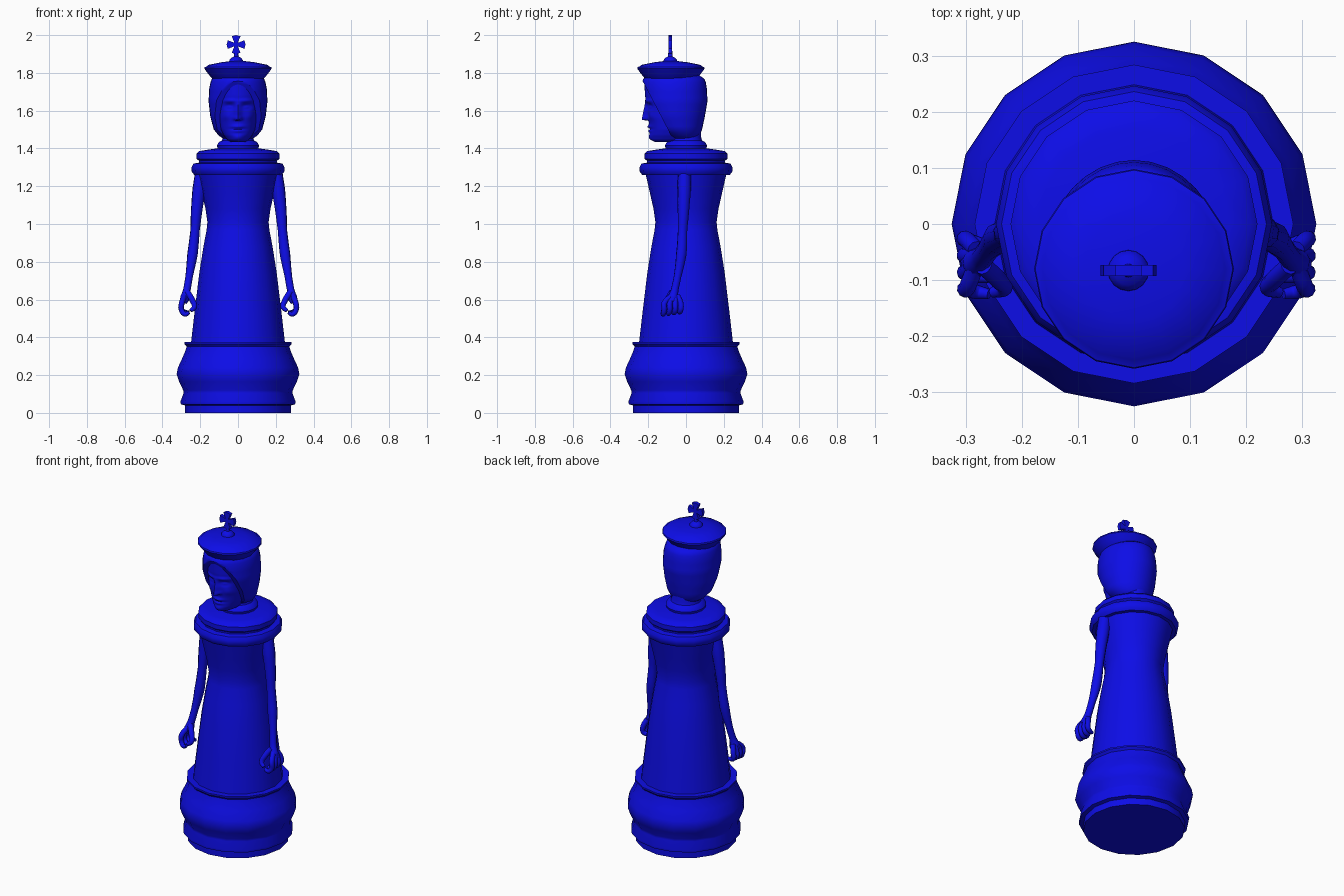
import bpy, bmesh, math
from mathutils import Vector

cube = bpy.data.objects.get("Cube")
if cube:
    bpy.data.objects.remove(cube)

blue = bpy.data.materials.new("royal blue")
blue.use_nodes = True
COLOR = (0.004, 0.004, 0.8, 1)
blue.diffuse_color = COLOR
blue.node_tree.nodes["Principled BSDF"].inputs["Base Color"].default_value = COLOR


def finish(obj, angle=40):
    obj.data.materials.clear()
    obj.data.materials.append(blue)
    bpy.ops.object.select_all(action='DESELECT')
    obj.select_set(True)
    bpy.context.view_layer.objects.active = obj
    bpy.ops.object.shade_smooth_by_angle(angle=math.radians(angle))
    return obj


def from_bmesh(name, bm, angle=40):
    bmesh.ops.recalc_face_normals(bm, faces=bm.faces)
    mesh = bpy.data.meshes.new(name)
    bm.to_mesh(mesh)
    bm.free()
    obj = bpy.data.objects.new(name, mesh)
    bpy.context.collection.objects.link(obj)
    return finish(obj, angle)


def skin(bm, rings):
    """Bridge closed rings of points and cap both ends."""
    loops = [[bm.verts.new(p) for p in ring] for ring in rings]
    n = len(loops[0])
    for a, b in zip(loops, loops[1:]):
        for i in range(n):
            j = (i + 1) % n
            bm.faces.new((a[i], a[j], b[j], b[i]))
    bm.faces.new(loops[0])
    bm.faces.new(loops[-1])


def ellipse(cx, cy, z, rx, ry, n=16):
    steps = [2 * math.pi * i / n for i in range(n)]
    return [(cx + rx * math.sin(t), cy - ry * math.cos(t), z) for t in steps]


def lathe(name, profile, cx=0, cy=0, angle=40, n=16):
    bm = bmesh.new()
    skin(bm, [ellipse(cx, cy, z, r, r, n) for r, z in profile])
    return from_bmesh(name, bm, angle)


def lerp_table(table, z):
    """Smoothly blend table rows by their first column."""
    for a, b in zip(table, table[1:]):
        if z <= b[0]:
            t = max(0, (z - a[0]) / (b[0] - a[0]))
            return [p + (q - p) * t for p, q in zip(a[1:], b[1:])]
    return table[-1][1:]


# Turned body
lathe("base", [(.28, 0), (.28, .04), (.302, .045), (.305, .06), (.288, .105),
               (.29, .12), (.312, .165), (.325, .205), (.318, .24), (.295, .29),
               (.278, .33), (.272, .352), (.284, .365), (.284, .374), (.25, .374)])
lathe("gown", [(.25, .36), (.228, .55), (.205, .74), (.183, .88), (.166, .97),
               (.162, 1.01), (.172, 1.08), (.19, 1.16), (.215, 1.27)])
lathe("collar_ring", [(.2, 1.258), (.232, 1.26), (.245, 1.277), (.246, 1.3),
                      (.236, 1.32), (.2, 1.326)])
lathe("shoulder_disc", [(.205, 1.31), (.207, 1.335), (.22, 1.345), (.22, 1.372),
                        (.207, 1.385), (.17, 1.392), (.1, 1.402)])
lathe("neck", [(.09, 1.39), (.108, 1.4), (.112, 1.415), (.103, 1.432), (.085, 1.442),
               (.08, 1.46), (.08, 1.54)])

# Hood: lofted egg, sliced away diagonally to open around the face
HOOD = [(1.45, -.01, .075, .065), (1.465, -.015, .1, .085), (1.5, -.035, .128, .12),
        (1.57, -.05, .147, .15), (1.65, -.058, .156, .172), (1.72, -.062, .152, .172),
        (1.765, -.064, .142, .166), (1.785, -.066, .12, .14)]
bm = bmesh.new()
skin(bm, [ellipse(0, cy, z, rx, ry, 32)
          for z in [1.45 + .335 * k / 20 for k in range(21)]
          for cy, rx, ry in [lerp_table(HOOD, z)]])
cut = bmesh.ops.bisect_plane(bm, geom=bm.verts[:] + bm.edges[:] + bm.faces[:],
                             plane_co=(0, -.2, 1.7), plane_no=(0, -.88, -.46),
                             clear_outer=True)
rim = [e for e in cut["geom_cut"] if isinstance(e, bmesh.types.BMEdge)]
bmesh.ops.holes_fill(bm, edges=rim)
from_bmesh("hood", bm)

# Face: front profile loft with soft bumps and hollows (x, z, width, height, depth)
FACE = [(1.435, -.165, .04), (1.445, -.185, .058), (1.47, -.192, .076), (1.5, -.19, .09),
        (1.56, -.2, .103), (1.62, -.208, .11), (1.68, -.217, .113), (1.74, -.22, .112)]
BUMPS = [(0, 1.515, .03, .009, -.012), (0, 1.493, .026, .008, -.01),
         (0, 1.504, .035, .004, .006), (0, 1.458, .025, .014, -.008),
         (.045, 1.622, .024, .015, .017), (.045, 1.619, .013, .007, -.011),
         (.045, 1.652, .035, .009, -.008), (.062, 1.57, .022, .02, -.006),
         (.016, 1.562, .008, .01, -.01)]


def relief(x, z):
    depth = sum(d * math.exp(-((abs(x) - bx) / w) ** 2 - ((z - bz) / h) ** 2)
                for bx, bz, w, h, d in BUMPS)
    if 1.55 < z < 1.66:
        depth -= .036 * (1.66 - z) / .11 * math.exp(-(x / .014) ** 2)
    return depth


bm = bmesh.new()
rings = []
for k in range(56):
    z = 1.435 + .305 * k / 55
    front, width = lerp_table(FACE, z)
    ring = []
    for x, y, _ in ellipse(0, -.085, z, width, -.085 - front, 64):
        bulge = relief(x, z) if y < -.085 else 0
        ring.append((x, y + bulge, z))
    rings.append(ring)
skin(bm, rings)
from_bmesh("face", bm, 55)

# Crown: flared hat, knob and flared cross
lathe("hat", [(.13, 1.765), (.142, 1.775), (.158, 1.795), (.178, 1.822), (.176, 1.83),
              (.163, 1.836), (.158, 1.842), (.09, 1.856), (.04, 1.862)], 0, -.08)
lathe("finial_knob", [(.037, 1.855), (.036, 1.868), (.026, 1.88), (.012, 1.887),
                      (.01, 1.92)], -.01, -.083)
bm = bmesh.new()
for i in range(4):
    a = i * math.pi / 2
    out, side = Vector((math.sin(a), 0, math.cos(a))), Vector((math.cos(a), 0, -math.sin(a)))
    outline = [(-.009, 0), (-.01, .012), (-.023, .044), (0, .05), (.023, .044),
               (.01, .012), (.009, 0)]
    skin(bm, [[Vector((-.01, -.083 + d, 1.95)) + side * s + out * u for s, u in outline]
              for d in (-.01, .01)])
from_bmesh("cross", bm, 30)


# Arms and curled hands: tapered tubes (x, y, z, radius)
ARM = [(.195, -.008, 1.29, .034), (.21, -.01, 1.18, .036), (.224, -.014, 1.06, .03),
       (.231, -.018, .97, .025), (.245, -.025, .84, .028), (.263, -.045, .72, .02),
       (.275, -.06, .65, .02), (.284, -.068, .61, .027), (.295, -.07, .585, .02)]
THUMB = [(.272, -.075, .64, .016), (.245, -.1, .595, .016), (.235, -.115, .56, .014),
         (.255, -.122, .54, .01)]
tubes = [ARM, THUMB]
for i in range(4):
    y = -.115 + .029 * i
    tubes.append([(.286, -.075 + .01 * i, .62, .015), (.302, y, .58, .015),
                  (.303, y, .545, .014), (.285, y - .006, .522 + .004 * i, .013),
                  (.262, y - .01, .532, .009)])
for name, side in (("left", 1), ("right", -1)):
    curve = bpy.data.curves.new(name + "_arm", 'CURVE')
    curve.dimensions = '3D'
    curve.bevel_depth = 1
    curve.bevel_resolution = 3
    curve.resolution_u = 5
    curve.use_fill_caps = True
    for tube in tubes:
        spline = curve.splines.new('BEZIER')
        spline.bezier_points.add(len(tube) - 1)
        for point, (x, y, z, r) in zip(spline.bezier_points, tube):
            point.co = (side * x + .004, y, z)
            point.radius = r
            point.handle_left_type = point.handle_right_type = 'AUTO'
    arm = bpy.data.objects.new(name + "_arm", curve)
    bpy.context.collection.objects.link(arm)
    bpy.ops.object.select_all(action='DESELECT')
    arm.select_set(True)
    bpy.context.view_layer.objects.active = arm
    bpy.ops.object.convert(target='MESH')
    finish(bpy.context.view_layer.objects.active, 50)
